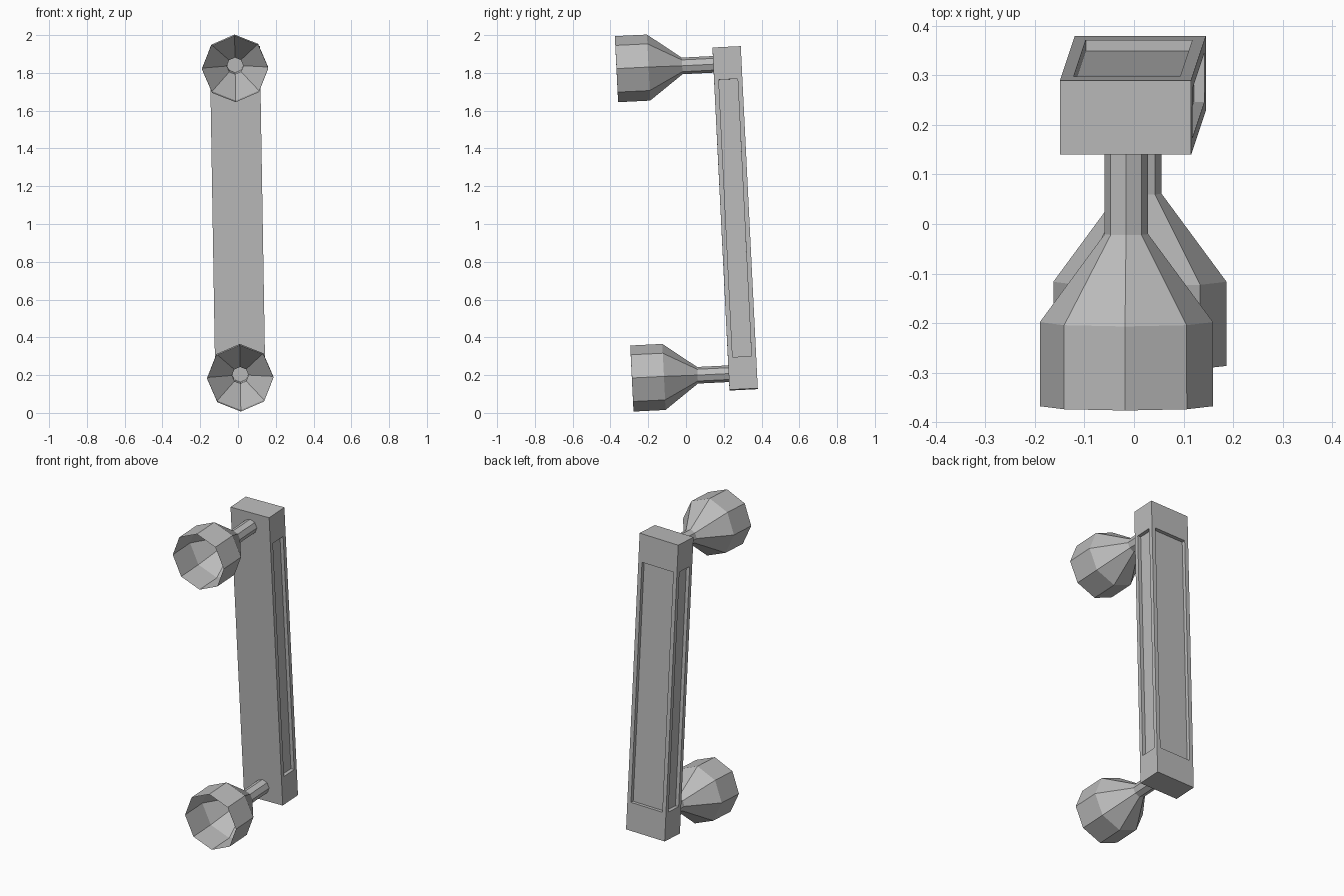
import bpy
import bmesh
import math
from mathutils import Euler, Matrix, Vector

if "Cube" in bpy.data.objects:
    bpy.data.objects.remove(bpy.data.objects["Cube"], do_unlink=True)

GREY = (0.5, 0.5, 0.5, 1)
grey = bpy.data.materials.new("plain grey")
grey.use_nodes = True
grey.diffuse_color = GREY
grey.node_tree.nodes["Principled BSDF"].inputs["Base Color"].default_value = GREY

# The whole handset leans slightly back and sideways
LEAN = Matrix.Translation((-0.002, 0.26, 1.03)) @ Euler((0.0497, -0.0166, 0)).to_matrix().to_4x4()

HALF_W, HALF_D, HALF_L = 0.1325, 0.075, 0.907
BLOCK = 0.172
BORDER, DEPTH = 0.025, 0.022
HORN_Z = 0.82


def finish(name, bm):
    mesh = bpy.data.meshes.new(name)
    bm.to_mesh(mesh)
    bm.free()
    mesh.materials.append(grey)
    obj = bpy.data.objects.new(name, mesh)
    obj.matrix_world = LEAN
    bpy.context.collection.objects.link(obj)


def prism(name, outline, z0, z1):
    bm = bmesh.new()
    face = bm.faces.new([bm.verts.new((x, y, z0)) for x, y in outline])
    top = bmesh.ops.extrude_face_region(bm, geom=[face], use_keep_orig=True)["geom"]
    bmesh.ops.translate(bm, vec=(0, 0, z1 - z0),
                        verts=[v for v in top if isinstance(v, bmesh.types.BMVert)])
    bmesh.ops.recalc_face_normals(bm, faces=bm.faces)
    finish(name, bm)


def horn(name, z):
    # Open eight-sided cup, cone and stem, given as (distance along y, radius)
    profile = [(-0.588, 0.175), (-0.418, 0.175), (-0.24, 0.044), (-HALF_D, 0.044)]
    bm = bmesh.new()
    rings = []
    for y, r in profile:
        angles = [math.tau * i / 8 for i in range(8)]
        rings.append([bm.verts.new((r * math.cos(a), y, z + r * math.sin(a))) for a in angles])
    for a, b in zip(rings, rings[1:]):
        for i in range(8):
            j = (i + 1) % 8
            bm.faces.new((a[i], b[i], b[j], a[j]))
    bm.normal_update()
    bm.faces.ensure_lookup_table()
    side = bm.faces[0]
    if side.normal.dot(side.calc_center_median() - Vector((0, -0.5, z))) < 0:
        bmesh.ops.reverse_faces(bm, faces=bm.faces)
    finish(name, bm)


# Bar with a flat front and sunken panels on the sides and back
half = [(HALF_W, -HALF_D), (HALF_W, -HALF_D + BORDER),
        (HALF_W - DEPTH, -HALF_D + BORDER), (HALF_W - DEPTH, HALF_D - BORDER),
        (HALF_W, HALF_D - BORDER), (HALF_W, HALF_D),
        (HALF_W - BORDER, HALF_D), (HALF_W - BORDER, HALF_D - DEPTH)]
panel_end = HALF_L - BLOCK
prism("panelled_bar", half + [(-x, y) for x, y in reversed(half)], -panel_end, panel_end)

# End blocks and horns
block = [(-HALF_W, -HALF_D), (HALF_W, -HALF_D), (HALF_W, HALF_D), (-HALF_W, HALF_D)]
prism("upper_block", block, panel_end, HALF_L)
prism("lower_block", block, -HALF_L, -panel_end)
horn("upper_horn", HORN_Z)
horn("lower_horn", -HORN_Z)
